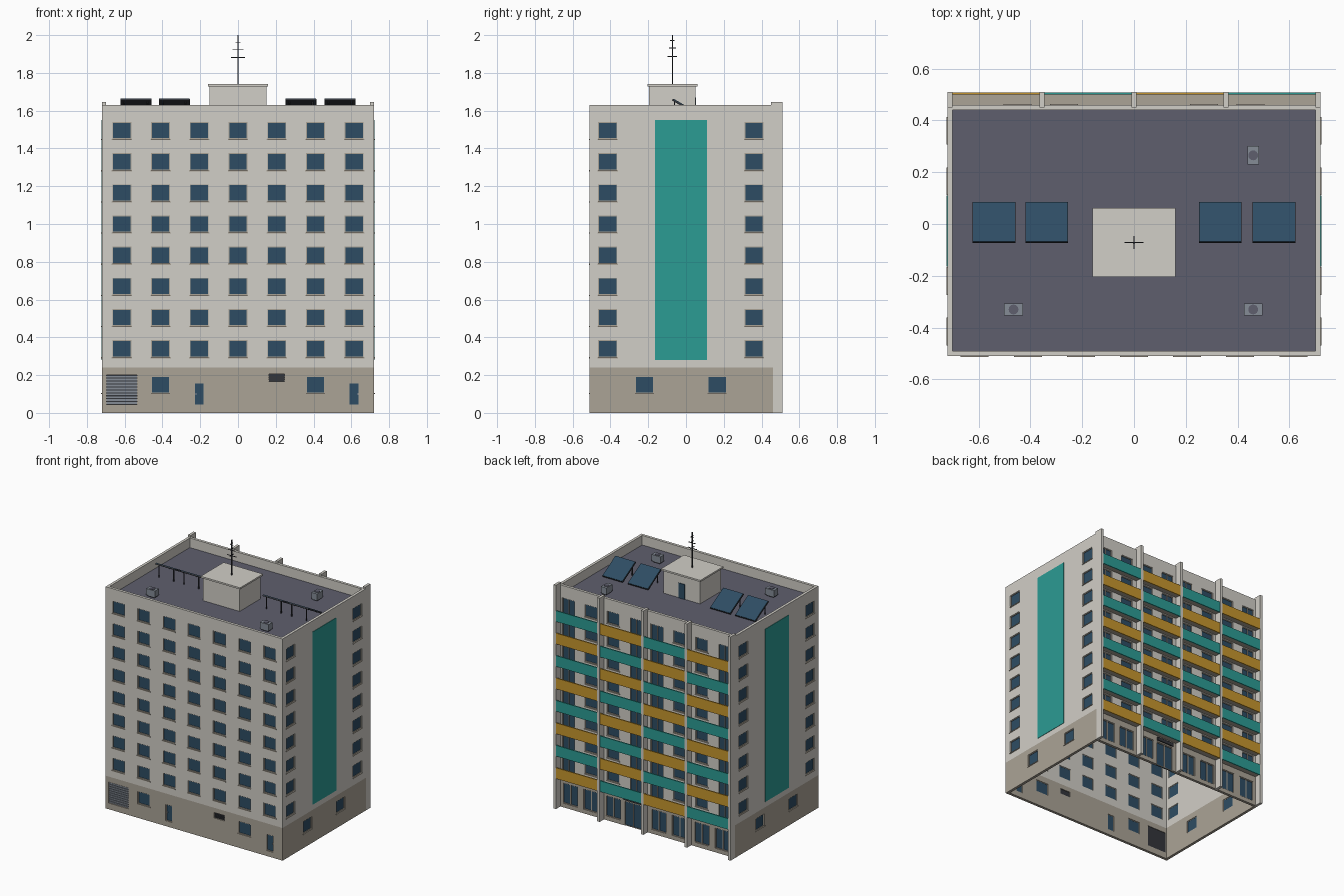
import bpy, bmesh, math
from mathutils import Vector, Matrix

if "Cube" in bpy.data.objects:
    bpy.data.objects.remove(bpy.data.objects["Cube"])


def material(name, r, g, b):
    m = bpy.data.materials.new(name)
    m.diffuse_color = [(c / 12.92 if c < 0.04 else ((c + 0.055) / 1.055) ** 2.4) for c in (r, g, b)] + [1]
    m.use_nodes = True
    m.node_tree.nodes["Principled BSDF"].inputs["Base Color"].default_value = m.diffuse_color
    return m


PLASTER = material("pale plaster", 0.82, 0.81, 0.78)
STONE = material("beige stone", 0.67, 0.64, 0.59)
GLASS = material("blue glass", 0.18, 0.30, 0.39)
TEAL = material("teal paint", 0.17, 0.61, 0.58)
OCHRE = material("ochre paint", 0.78, 0.59, 0.18)
ROOF = material("slate roof", 0.37, 0.37, 0.43)
GREY = material("grey metal", 0.52, 0.55, 0.59)
DARK = material("dark metal", 0.20, 0.21, 0.23)

HX, FRONT, BACK, BASE, TOP = 0.72, -0.51, 0.46, 0.24, 1.63
FLOOR, FLOORS, WALL = 0.165, 8, 0.02


def finish(name, bm, *mats):
    me = bpy.data.meshes.new(name)
    bm.to_mesh(me)
    bm.free()
    for m in mats:
        me.materials.append(m)
    ob = bpy.data.objects.new(name, me)
    bpy.context.collection.objects.link(ob)
    return ob


def boxes(name, spans, mat):
    """One object made of boxes given as (x0, x1, y0, y1, z0, z1)."""
    bm = bmesh.new()
    for x0, x1, y0, y1, z0, z1 in spans:
        mtx = Matrix.Translation(((x0 + x1) / 2, (y0 + y1) / 2, (z0 + z1) / 2))
        mtx = mtx @ Matrix.Diagonal((abs(x1 - x0), abs(y1 - y0), abs(z1 - z0), 1))
        bmesh.ops.create_cube(bm, size=1, matrix=mtx)
    return finish(name, bm, mat)


# Each facade maps (along, depth inward) to (x, y)
SIDES = {
    "front": (lambda u, d: (u, FRONT + d), (0, -1, 0), (-HX, HX)),
    "back": (lambda u, d: (u, BACK - d), (0, 1, 0), (-HX, HX)),
    "right": (lambda u, d: (HX - d, u), (1, 0, 0), (FRONT, BACK)),
    "left": (lambda u, d: (-HX + d, u), (-1, 0, 0), (FRONT, BACK)),
}


def span(side, u0, u1, z0, z1, d0, d1):
    f = SIDES[side][0]
    (xa, ya), (xb, yb) = f(u0, d0), f(u1, d1)
    return (min(xa, xb), max(xa, xb), min(ya, yb), max(ya, yb), z0, z1)


def wall(side, openings):
    """Wall sheet with real openings, thickened inward."""
    f, normal, ends = SIDES[side]
    us = sorted({round(v, 4) for o in openings for v in o[:2]} | set(ends))
    zs = sorted({round(v, 4) for o in openings for v in o[2:]} | {0, BASE, TOP})
    bm = bmesh.new()
    grid = [[bm.verts.new((*f(u, 0), z)) for z in zs] for u in us]
    for i in range(len(us) - 1):
        for j in range(len(zs) - 1):
            u, z = (us[i] + us[i + 1]) / 2, (zs[j] + zs[j + 1]) / 2
            if any(a < u < b and c < z < d for a, b, c, d in openings):
                continue
            face = bm.faces.new((grid[i][j], grid[i + 1][j], grid[i + 1][j + 1], grid[i][j + 1]))
            face.normal_update()
            if face.normal.dot(Vector(normal)) < 0:
                face.normal_flip()
            face.material_index = 1 if z < BASE else 0
    bmesh.ops.delete(bm, geom=[v for v in bm.verts if not v.link_faces], context='VERTS')
    ob = finish(side + "_wall", bm, PLASTER, STONE)
    mod = ob.modifiers.new("thickness", 'SOLIDIFY')
    mod.thickness, mod.offset = WALL, -1


def win(u, z, w=0.1, h=0.09):
    return (u - w / 2, u + w / 2, z - h / 2, z + h / 2)


# Openings of every facade
storeys = [BASE + FLOOR * i for i in range(FLOORS)]
windows = {s: [] for s in SIDES}
doors = {s: [] for s in SIDES}
for z in storeys:
    windows["front"] += [win(0.205 * k, z + 0.1) for k in range(-3, 4)]
    for s in ("left", "right"):
        windows[s] += [win(u, z + 0.1) for u in (-0.415, 0.36)]
    for m in (-1, 1):
        windows["back"] += [win(m * u, z + 0.1) for u in (0.27, 0.45)]
        doors["back"] += [win(m * u, z + 0.075, 0.1, 0.14) for u in (0.085, 0.635)]
windows["front"] += [win(u, 0.15) for u in (-0.41, 0.41)]
for s in ("left", "right"):
    windows[s] += [win(u, 0.15) for u in (-0.22, 0.165)]
doors["front"] += [win(u, 0.1, 0.055, 0.12) for u in (-0.205, 0.615)]
# Ground floor glazing at the back, entrance in one bay
doors["back"] += [win(m * u, 0.105, 0.12, 0.15) for m in (-1, 1) for u in (0.27, 0.45, 0.62)]
doors["back"] += [win(0.11, 0.09, 0.14, 0.18), win(-0.1, 0.105, 0.12, 0.15)]
garage, vent = (-0.695, -0.535, 0.045, 0.2), (0.163, 0.247, 0.165, 0.205)

glass, frames, sills = [], [], []
for side in SIDES:
    extra = [garage, vent] if side == "front" else []
    wall(side, windows[side] + doors[side] + extra)
    for u0, u1, z0, z1 in windows[side] + doors[side]:
        glass.append(span(side, u0, u1, z0, z1, 0.009, 0.015))
        t = 0.004
        for a, b, c, d in ((u0, u0 + t, z0, z1), (u1 - t, u1, z0, z1), (u0, u1, z1 - t, z1), (u0, u1, z0, z0 + t)):
            frames.append(span(side, a, b, c, d, 0.004, 0.016))
    for u0, u1, z0, z1 in windows[side]:
        sills.append(span(side, u0 - 0.004, u1 + 0.004, z0 - 0.006, z0, -0.004, 0.01))
    for u0, u1, z0, z1 in doors[side]:
        if u1 - u0 > 0.09:   # split into two leaves
            c = (u0 + u1) / 2
            frames.append(span(side, c - 0.003, c + 0.003, z0, z1, 0.004, 0.016))
boxes("window_glass", glass, GLASS)
boxes("window_frames", frames, STONE)
boxes("window_sills", sills, STONE)

# Garage shutter and vent with slats
boxes("garage_shutter", [span("front", *garage, 0.011, 0.016)], DARK)
boxes("garage_slats", [span("front", garage[0], garage[1], 0.047 + 0.0155 * i, 0.057 + 0.0155 * i, 0.004, 0.012)
                       for i in range(10)], GREY)
boxes("vent_grille", [span("front", *vent, 0.008, 0.014)], DARK)
boxes("vent_slats", [span("front", vent[0], vent[1], 0.17 + 0.011 * i, 0.173 + 0.011 * i, 0.003, 0.009)
                     for i in range(3)], DARK)
boxes("door_handles", [span("front", u, u + 0.005, 0.095, 0.105, 0.003, 0.01) for u in (-0.225, 0.632)], GREY)

# Painted stripe on both ends
boxes("end_stripes", [span(s, -0.165, 0.11, 0.28, 1.55, -0.003, 0.002) for s in ("left", "right")], TEAL)

# Balconies between vertical fins
fin_x = [-0.71, -0.355, 0, 0.355, 0.71]
boxes("fins", [(x - 0.01, x + 0.01, BACK - 0.01, 0.51, 0, 1.645) for x in fin_x], PLASTER)
slabs, teal, ochre = [], [], []
for i, z in enumerate(storeys):
    for b in range(4):
        x0, x1 = fin_x[b] + 0.01, fin_x[b + 1] - 0.01
        slabs.append((x0, x1, BACK, 0.502, z - 0.014, z))
        (teal if (i + b) % 2 == 0 else ochre).append((x0, x1, 0.5, 0.508, z - 0.018, z + 0.062))
boxes("balcony_slabs", slabs, STONE)
boxes("teal_balcony_fronts", teal, TEAL)
boxes("ochre_balcony_fronts", ochre, OCHRE)
boxes("entrance_sign", [(0.04, 0.18, BACK, 0.468, 0.19, 0.215)], DARK)

# Roof deck and stair house
DECK = 1.56
boxes("roof_deck", [(-0.705, 0.705, -0.495, 0.445, DECK - 0.015, DECK)], ROOF)
boxes("stair_house", [(-0.15, 0.15, -0.195, 0.05, DECK, 1.73)], PLASTER)
boxes("stair_house_cap", [(-0.16, 0.16, -0.205, 0.062, 1.728, 1.74)], PLASTER)
boxes("stair_house_door", [(-0.025, 0.025, 0.045, 0.054, DECK, 1.67)], GLASS)

# Antenna with crossbars
AY, r = -0.072, 0.003
boxes("antenna", [(-r, r, AY - r, AY + r, 1.74, 2.0)]
      + [(-w, w, AY - 0.002, AY + 0.002, z, z + 0.004) for z, w in ((1.88, 0.036), (1.92, 0.028), (1.96, 0.012))]
      + [(-0.002, 0.002, AY - w, AY + w, z, z + 0.004) for z, w in ((1.885, 0.025), (1.93, 0.018), (1.97, 0.012))], DARK)

# Tilted solar panels on legs
panel_x = (-0.54, -0.337, 0.333, 0.54)
tilt, length = math.radians(-30), 0.175
for name, mat, lift, t, grow in (("solar_backs", DARK, 0, 0.008, 0.003), ("solar_panels", GLASS, 0.006, 0.004, 0)):
    bm = bmesh.new()
    for x in panel_x:
        mtx = (Matrix.Translation((x, 0.005, 1.613)) @ Matrix.Rotation(tilt, 4, 'X')
               @ Matrix.Translation((0, 0, lift)) @ Matrix.Diagonal((0.162 + grow, length + grow, t, 1)))
        bmesh.ops.create_cube(bm, size=1, matrix=mtx)
    finish(name, bm, mat)
boxes("solar_legs", [(x + s - 0.003, x + s + 0.003, -0.063, -0.057, DECK, 1.648)
                     for x in panel_x for s in (-0.06, 0.06)], DARK)

# Air conditioning units with round fans
units = ((0.46, 0.265, 0.0225, 0.036), (-0.465, -0.33, 0.036, 0.0225), (0.46, -0.33, 0.036, 0.0225))
boxes("cooling_units", [(x - a, x + a, y - b, y + b, DECK + 0.008, DECK + 0.055) for x, y, a, b in units], GREY)
boxes("cooling_feet", [(x - a * 0.8, x + a * 0.8, y - b * 0.8, y + b * 0.8, DECK, DECK + 0.008)
                       for x, y, a, b in units], DARK)
bm = bmesh.new()
for x, y, a, b in units:
    bmesh.ops.create_cone(bm, cap_ends=True, segments=16, radius1=0.019, radius2=0.019, depth=0.006,
                          matrix=Matrix.Translation((x, y, DECK + 0.056)))
finish("cooling_fans", bm, ROOF)
